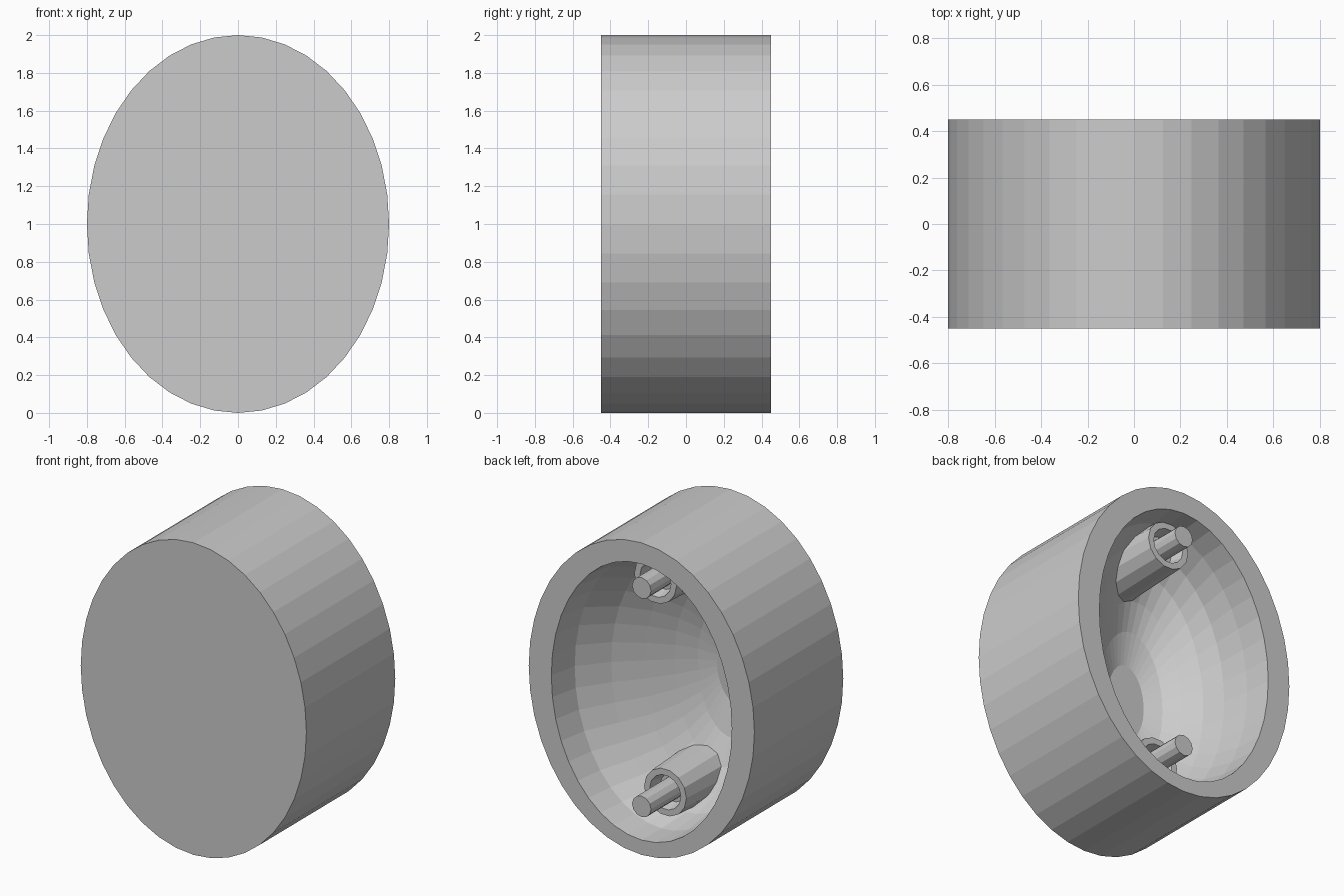
import bpy, bmesh
from math import cos, sin, pi

if "Cube" in bpy.data.objects:
    bpy.data.objects.remove(bpy.data.objects["Cube"])


def loft(name, rings, sides):
    """Skin elliptical rings (y, rx, rz, centre x, centre z) along y, cap both ends."""
    bm = bmesh.new()
    loops = []
    for y, rx, rz, cx, cz in rings:
        loops.append([bm.verts.new((cx + rx * cos(2 * pi * i / sides), y,
                                    cz + rz * sin(2 * pi * i / sides)))
                      for i in range(sides)])
    for a, b in zip(loops, loops[1:]):
        for i in range(sides):
            j = (i + 1) % sides
            bm.faces.new((a[i], a[j], b[j], b[i]))
    bm.faces.new(loops[0])
    bm.faces.new(loops[-1])
    bmesh.ops.recalc_face_normals(bm, faces=bm.faces)
    mesh = bpy.data.meshes.new(name)
    bm.to_mesh(mesh)
    bm.free()
    obj = bpy.data.objects.new(name, mesh)
    bpy.context.collection.objects.link(obj)
    return obj


# Oval shell: flat front, straight side wall, flat rim and a lopsided hollow
# hollow rows: y, left edge, right edge, half height
hollow = [(0.45, -0.64, 0.64, 0.885), (0.27, -0.63, 0.60, 0.875),
          (0.10, -0.60, 0.46, 0.82), (-0.03, -0.55, 0.31, 0.73),
          (-0.14, -0.48, 0.18, 0.60), (-0.22, -0.40, 0.07, 0.44),
          (-0.27, -0.30, -0.03, 0.24)]
shell = [(-0.45, 0.8, 1.0, 0, 1.0), (0.45, 0.8, 1.0, 0, 1.0)]
shell += [(y, (b - a) / 2, h, (a + b) / 2, 0.98) for y, a, b, h in hollow]
loft("oval_shell", shell, 40)

# Two bosses with a counterbored end, each holding a pin flush with the rim
for label, z, top in (("lower", 0.31, 0.21), ("upper", 1.71, 0.31)):
    boss = [(-0.33, 0.18), (-0.1, 0.165), (top, 0.15), (top, 0.11), (top - 0.08, 0.09)]
    loft(label + "_boss", [(y, r, r, 0, z) for y, r in boss], 14)
    loft(label + "_pin", [(y, 0.067, 0.067, 0, z) for y in (top - 0.1, 0.45)], 12)
